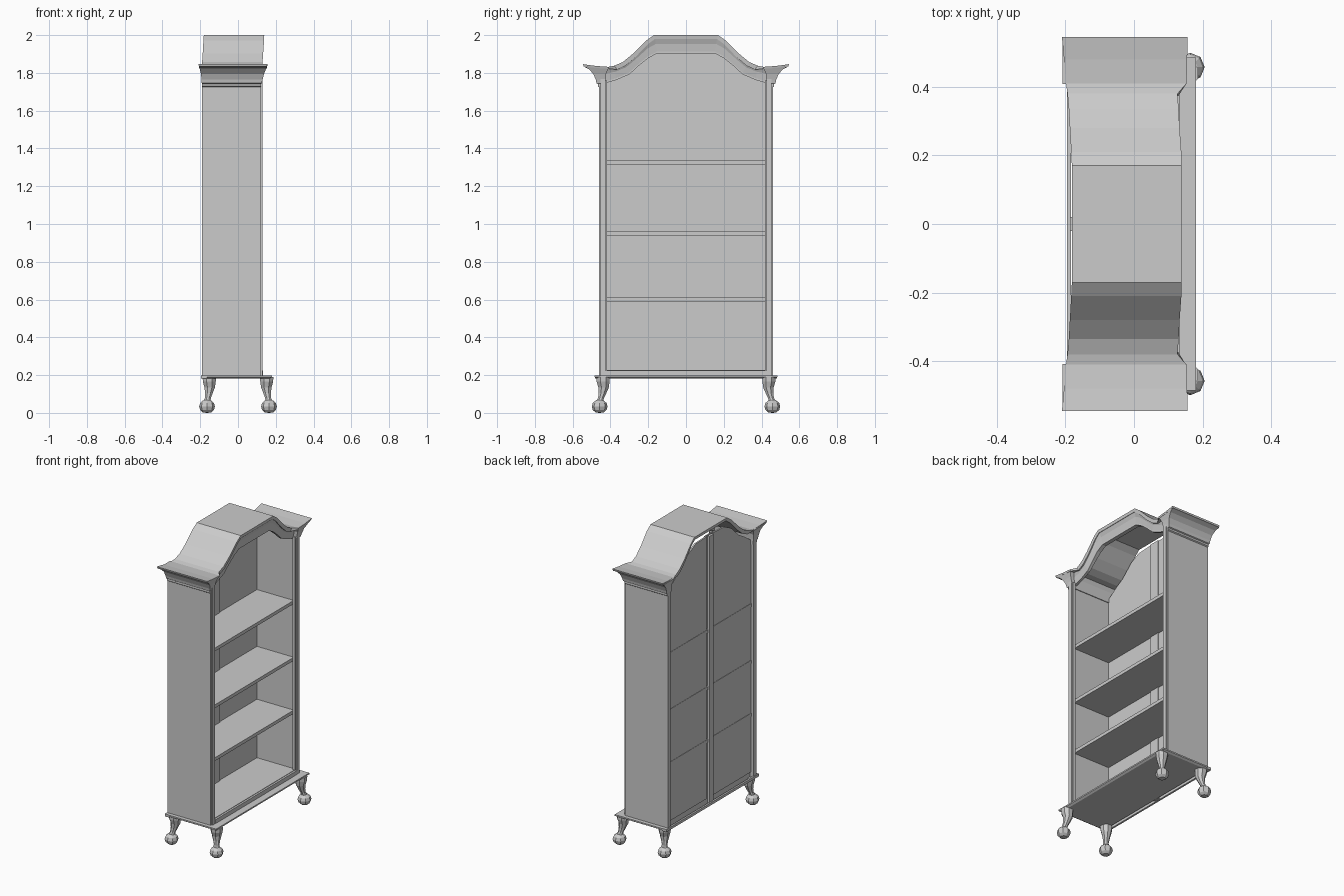
import bpy, bmesh, math


def finish(name, bm):
    bmesh.ops.recalc_face_normals(bm, faces=bm.faces)
    me = bpy.data.meshes.new(name)
    bm.to_mesh(me)
    bm.free()
    ob = bpy.data.objects.new(name, me)
    bpy.context.collection.objects.link(ob)
    return ob


def loft(name, sections):
    """Skin closed rings of equal length and cap both ends."""
    bm = bmesh.new()
    rings = [[bm.verts.new(p) for p in s] for s in sections]
    n = len(rings[0])
    for a, b in zip(rings, rings[1:]):
        for i in range(n):
            j = (i + 1) % n
            bm.faces.new((a[i], a[j], b[j], b[i]))
    bm.faces.new(rings[0])
    bm.faces.new(rings[-1])
    return finish(name, bm)


def rect(x0, x1, y0, y1, z):
    return [(x0, y0, z), (x1, y0, z), (x1, y1, z), (x0, y1, z)]


def box(name, x0, x1, y0, y1, z0, z1):
    return loft(name, [rect(x0, x1, y0, y1, z0), rect(x0, x1, y0, y1, z1)])


def both(half):
    """Mirror outer-to-centre stations (y first) across y = 0."""
    return half + [(-h[0], *h[1:]) for h in reversed(half)]


# Base: tapered plinth board with open slot along the back
loft("base_board", [rect(-0.165, 0.168, -0.472, 0.472, 0.182),
                    rect(-0.165, 0.18, -0.485, 0.485, 0.19),
                    rect(-0.165, 0.18, -0.485, 0.485, 0.199)])
box("base_back_rail", -0.195, -0.183, -0.43, 0.43, 0.182, 0.199)
box("bottom_shelf", -0.165, 0.12, -0.43, 0.43, 0.199, 0.228)
box("bottom_front_trim", 0.12, 0.133, -0.425, 0.425, 0.199, 0.225)

# Shelves
for i, z in enumerate((0.602, 0.95, 1.324)):
    box(f"shelf_{i + 1}", -0.176, 0.105, -0.43, 0.43, z - 0.011, z + 0.011)

# Back: two arched panels and a centre post
panel = [(0.43, 0.225), (0.43, 1.75), (0.36, 1.80), (0.30, 1.835),
         (0.22, 1.91), (0.15, 1.945), (0.033, 1.95), (0.033, 0.225)]
for s, side in ((-1, "left"), (1, "right")):
    loft(f"back_panel_{side}", [[(x, s * y, z) for y, z in panel]
                                for x in (-0.174, -0.163)])
box("back_post", -0.186, -0.170, -0.02, 0.02, 0.185, 1.95)
box("back_post_cover", -0.165, -0.157, -0.035, 0.035, 0.225, 1.95)

# Cornice end levels: z, outward y, front x, back x
levels = [(1.725, 0.460, 0.118, -0.190), (1.730, 0.467, 0.122, -0.190),
          (1.742, 0.467, 0.122, -0.190), (1.746, 0.474, 0.126, -0.192),
          (1.765, 0.478, 0.130, -0.193), (1.795, 0.491, 0.138, -0.196),
          (1.820, 0.515, 0.148, -0.202), (1.832, 0.540, 0.153, -0.208)]

# Leg stations: height, distance out from the back corner post, half width
leg = [(0.190, -0.012, 0.038), (0.165, -0.012, 0.037), (0.135, -0.014, 0.030),
       (0.105, -0.010, 0.022), (0.080, -0.005, 0.017), (0.060, 0.0, 0.020)]

for s, side in ((-1, "left"), (1, "right")):
    lo, hi = sorted((s * 0.43, s * 0.46))
    box(f"side_panel_{side}", -0.19, 0.12, lo, hi, 0.199, 1.74)
    box(f"side_back_strip_{side}", -0.195, -0.165,
        *sorted((s * 0.43, s * 0.483)), 0.182, 0.199)
    # Stepped pilaster on the open face
    box(f"pilaster_{side}", 0.105, 0.123, *sorted((s * 0.418, s * 0.46)), 0.199, 1.76)
    box(f"pilaster_face_{side}", 0.12, 0.131, *sorted((s * 0.426, s * 0.452)), 0.199, 1.77)
    loft(f"cornice_end_{side}",
         [rect(xb, xf, *sorted((s * (0.425 - max(0, (z - 1.79) * 0.4)), s * y)), z)
          for z, y, xf, xb in levels])
    # Cabriole legs with faceted ball feet
    for t, end in ((-1, "back"), (1, "front")):
        cx, cy = t * 0.164, s * 0.457
        rings = []
        for z, out, r in leg:
            ox = cx + t * out
            oy = cy + s * out * 1.5
            rings.append([(ox + r * math.cos(a), oy + r * math.sin(a), z)
                          for a in (math.pi / 4 * (k + 0.5) for k in range(8))])
        loft(f"leg_{end}_{side}", rings)
        bm = bmesh.new()
        bmesh.ops.create_uvsphere(bm, u_segments=8, v_segments=6, radius=1)
        for v in bm.verts:
            v.co = (cx + v.co.x * 0.042, cy + v.co.y * 0.042,
                    0.034 + max(-0.034, v.co.z * 0.037))
        finish(f"foot_{end}_{side}", bm)

# Swept roof shell: y, top z, front x, back x
roof = both([(0.545, 1.846, 0.156, -0.210), (0.48, 1.837, 0.155, -0.204),
             (0.41, 1.832, 0.153, -0.198), (0.38, 1.838, 0.127, -0.194),
             (0.335, 1.857, 0.130, -0.190), (0.28, 1.902, 0.133, -0.187),
             (0.21, 1.972, 0.138, -0.183), (0.17, 2.0, 0.139, -0.181)])
sections = []
for y, z, xf, xb in roof:
    th = 0.011 if abs(y) > 0.4 else 0.02
    yi = y * (0.96 if abs(y) < 0.4 else 0.995)
    sections.append([(xb, y, z), (xf, y, z), (xf - 0.003, yi, z - th), (xb + 0.003, yi, z - th)])
loft("roof", sections)

# Arched fascia under the front edge: top y, top z, bottom y, bottom z, front x
fascia = both([(0.43, 1.826, 0.43, 1.745, 0.124), (0.38, 1.830, 0.37, 1.762, 0.124),
               (0.335, 1.848, 0.30, 1.792, 0.127), (0.28, 1.890, 0.25, 1.838, 0.130),
               (0.21, 1.958, 0.20, 1.878, 0.134), (0.165, 1.985, 0.155, 1.902, 0.135)])
sections = []
for yt, zt, yb, zb, xf in fascia:
    yb = math.copysign(yb, yt)
    ym, zm = (yt + yb) / 2, (zt + zb) / 2
    sections.append([(xf, yt, zt), (xf - 0.012, ym, zm + 0.01), (xf - 0.018, yb, zb + 0.01),
                     (xf - 0.018, yb, zb), (0.09, yb, zb), (0.09, yt, zt)])
loft("front_fascia", sections)
